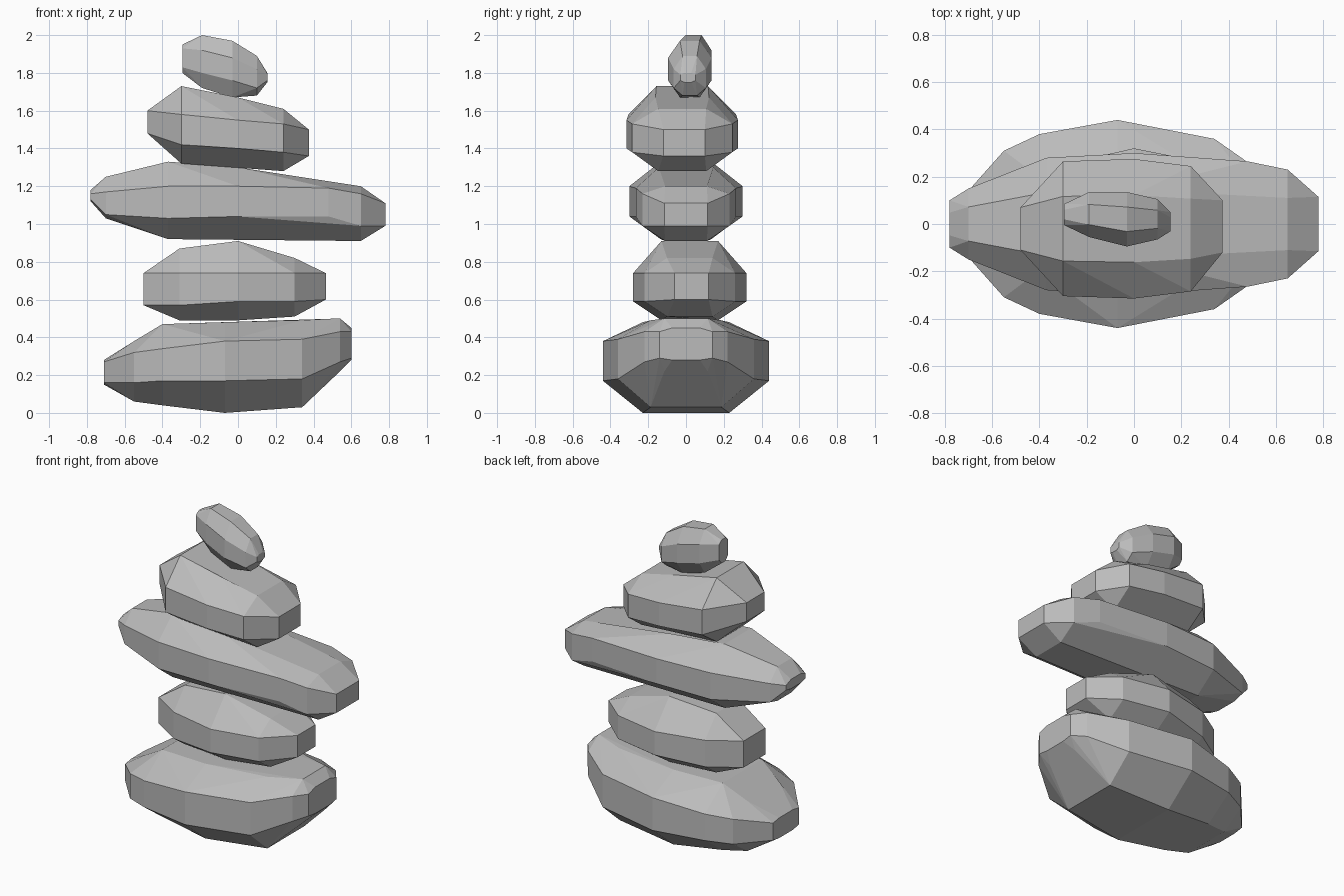
import bpy
import bmesh

# Remove the default cube
cube = bpy.data.objects.get("Cube")
if cube:
    bpy.data.objects.remove(cube, do_unlink=True)


def flat_material(name, colour):
    material = bpy.data.materials.new(name)
    material.use_nodes = True
    material.diffuse_color = colour
    shader = material.node_tree.nodes["Principled BSDF"]
    shader.inputs["Base Color"].default_value = colour
    shader.inputs["Roughness"].default_value = 0.9
    return material


stone_grey = flat_material("stone grey", (0.5, 0.5, 0.5, 1))


def make_stone(name, taper, sections):
    """Wrap a faceted pebble around eight-sided sections along x.

    Each section is x, y centre, half depth, and the heights of the
    underside, lower rim, upper rim and top. The underside and the top
    are narrowed by the taper.
    """
    bm = bmesh.new()
    for x, y, depth, *heights in sections:
        underside, lower_rim, upper_rim, top = heights
        for side in (-1, 1):
            rim_y = y + side * depth
            inner_y = y + side * depth * taper
            bm.verts.new((x, inner_y, underside))
            bm.verts.new((x, rim_y, lower_rim))
            bm.verts.new((x, rim_y, upper_rim))
            bm.verts.new((x, inner_y, top))

    # The hull keeps the stone closed and convex
    hull = bmesh.ops.convex_hull(bm, input=bm.verts[:])
    unused = set(hull["geom_interior"]) | set(hull["geom_unused"])
    loose = [item for item in unused if isinstance(item, bmesh.types.BMVert)]
    bmesh.ops.delete(bm, geom=loose, context="VERTS")

    # Merge nearly level triangles into broad facets
    bmesh.ops.dissolve_limit(bm, angle_limit=0.08,
                             verts=bm.verts[:], edges=bm.edges[:])
    bmesh.ops.recalc_face_normals(bm, faces=bm.faces[:])

    mesh = bpy.data.meshes.new(name)
    bm.to_mesh(mesh)
    bm.free()
    mesh.materials.append(stone_grey)
    stone = bpy.data.objects.new(name, mesh)
    bpy.context.collection.objects.link(stone)
    return stone


# Broad stone on the ground
make_stone("base_stone", 0.52, [
    (-0.71, 0, 0.13, 0.15, 0.16, 0.27, 0.28),
    (-0.55, 0, 0.31, 0.06, 0.16, 0.32, 0.38),
    (-0.4, 0, 0.38, 0.04, 0.17, 0.34, 0.47),
    (-0.07, 0, 0.44, 0, 0.17, 0.38, 0.48),
    (0.34, 0, 0.36, 0.03, 0.18, 0.39, 0.49),
    (0.54, 0, 0.22, 0.22, 0.27, 0.43, 0.5),
    (0.6, 0, 0.14, 0.28, 0.29, 0.43, 0.45),
])

# Short stone above the base
make_stone("second_stone", 0.5, [
    (-0.5, 0.02, 0.11, 0.57, 0.57, 0.74, 0.74),
    (-0.31, 0.02, 0.23, 0.49, 0.57, 0.74, 0.87),
    (0, 0.02, 0.3, 0.49, 0.59, 0.74, 0.91),
    (0.3, 0.02, 0.24, 0.51, 0.59, 0.74, 0.82),
    (0.465, 0.03, 0.09, 0.6, 0.6, 0.74, 0.74),
])

# Long stone in the middle
make_stone("long_stone", 0.48, [
    (-0.78, 0, 0.1, 1.12, 1.13, 1.16, 1.18),
    (-0.7, 0, 0.15, 1.03, 1.05, 1.17, 1.25),
    (-0.37, 0, 0.28, 0.92, 1.03, 1.2, 1.33),
    (0, 0, 0.3, 0.91, 1.04, 1.2, 1.3),
    (0.48, 0, 0.265, 0.91, 1.04, 1.19, 1.23),
    (0.65, 0, 0.23, 0.91, 0.99, 1.16, 1.2),
    (0.78, 0, 0.115, 0.99, 0.99, 1.11, 1.11),
])

# Sloping stone near the top
make_stone("sloping_stone", 0.48, [
    (-0.48, -0.02, 0.09, 1.48, 1.48, 1.6, 1.6),
    (-0.3, -0.02, 0.285, 1.32, 1.42, 1.58, 1.73),
    (0, -0.02, 0.295, 1.3, 1.4, 1.55, 1.67),
    (0.24, -0.02, 0.265, 1.28, 1.38, 1.53, 1.61),
    (0.375, -0.01, 0.11, 1.36, 1.36, 1.5, 1.5),
])

# Small tilted stone at the peak
make_stone("top_stone", 0.45, [
    (-0.295, 0.04, 0.045, 1.8, 1.83, 1.93, 1.95),
    (-0.19, 0.04, 0.095, 1.72, 1.8, 1.92, 2),
    (-0.03, 0.02, 0.115, 1.67, 1.76, 1.88, 1.97),
    (0.1, 0.02, 0.085, 1.68, 1.72, 1.82, 1.89),
    (0.155, 0.01, 0.04, 1.75, 1.76, 1.79, 1.8),
])
